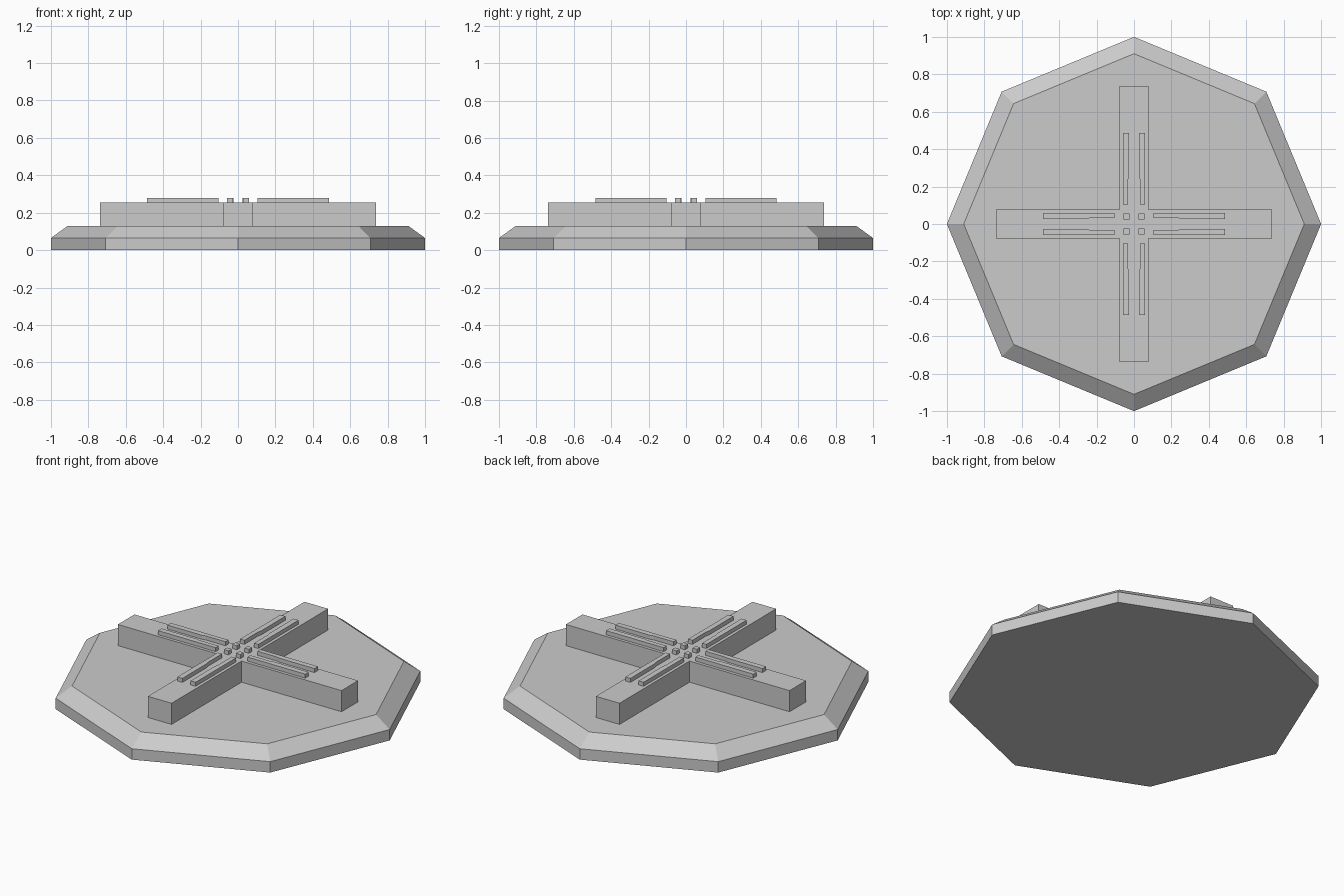
import bpy, bmesh
from math import cos, sin, pi

if "Cube" in bpy.data.objects:
    bpy.data.objects.remove(bpy.data.objects["Cube"])


def loft(name, rings):
    """Closed solid through a stack of (outline, z) rings."""
    bm = bmesh.new()
    loops = [[bm.verts.new((x, y, z)) for x, y in pts] for pts, z in rings]
    n = len(loops[0])
    for a, b in zip(loops, loops[1:]):
        for i in range(n):
            j = (i + 1) % n
            bm.faces.new((a[i], a[j], b[j], b[i]))
    bm.faces.new(loops[0][::-1])
    bm.faces.new(loops[-1])
    bmesh.ops.recalc_face_normals(bm, faces=bm.faces)
    me = bpy.data.meshes.new(name)
    bm.to_mesh(me)
    bm.free()
    ob = bpy.data.objects.new(name, me)
    bpy.context.collection.objects.link(ob)
    return ob


def prism(name, pts, z0, z1):
    return loft(name, [(pts, z0), (pts, z1)])


def turn(pts, k):
    """Rotate an outline by k quarter turns."""
    for _ in range(k):
        pts = [(-y, x) for x, y in pts]
    return pts


def octagon(r):
    return [(r * cos(i * pi / 4), r * sin(i * pi / 4)) for i in range(8)]


# Octagonal base with a sloped rim
loft("base", [(octagon(1), 0), (octagon(1), 0.065), (octagon(0.91), 0.13)])

# Raised cross
W, L = 0.078, 0.737
arm = [(W, -W), (L, -W), (L, W)]
prism("cross", [p for k in range(4) for p in turn(arm, k)], 0.13, 0.256)

# Thin rails in pairs on each arm, narrowing toward the centre, and centre studs
rail = [(0.105, 0.032), (0.235, 0.032), (0.255, 0.027), (0.485, 0.027),
        (0.485, 0.06), (0.105, 0.06)]
stud = [(0.025, 0.025), (0.055, 0.025), (0.055, 0.055), (0.025, 0.055)]
for k in range(4):
    for side, s in (("left", 1), ("right", -1)):
        prism(f"rail_{side}_{k + 1}", turn([(x, y * s) for x, y in rail], k),
              0.256, 0.28)
    prism(f"stud_{k + 1}", turn(stud, k), 0.256, 0.28)
